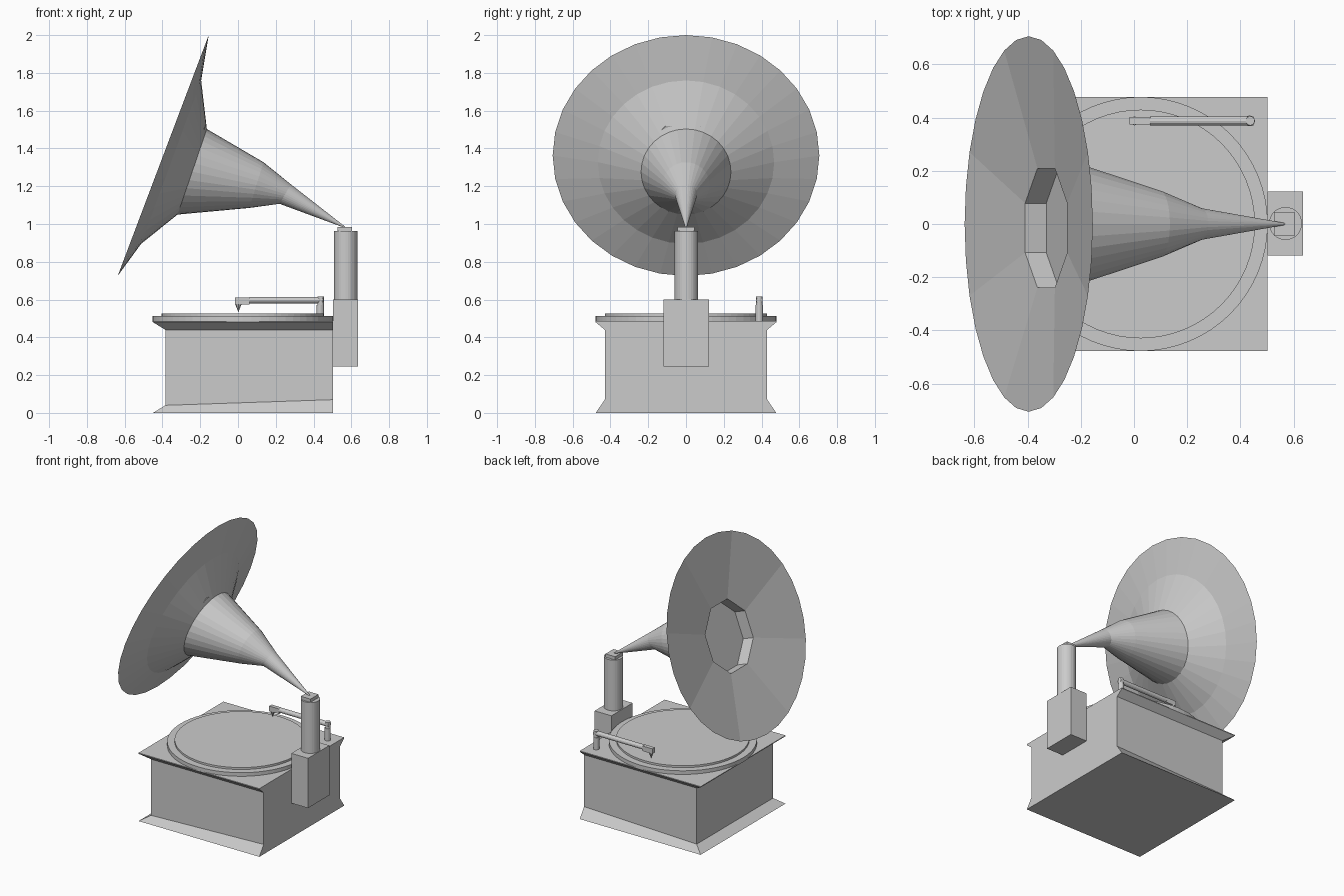
import bpy, bmesh
from math import sin, cos, tau, pi
from mathutils import Vector, Matrix

cube = bpy.data.objects.get("Cube")
if cube:
    bpy.data.objects.remove(cube)

grey = bpy.data.materials.new("plain grey")
grey.use_nodes = True
COLOUR = (0.6, 0.6, 0.6, 1)
grey.diffuse_color = COLOUR
grey.node_tree.nodes["Principled BSDF"].inputs["Base Color"].default_value = COLOUR


def finish(name, bm, fix_normals=True):
    if fix_normals:
        bmesh.ops.recalc_face_normals(bm, faces=bm.faces[:])
    mesh = bpy.data.meshes.new(name)
    bm.to_mesh(mesh)
    bm.free()
    mesh.materials.append(grey)
    obj = bpy.data.objects.new(name, mesh)
    bpy.context.collection.objects.link(obj)
    return obj


def box(name, low, high):
    low, high = Vector(low), Vector(high)
    bm = bmesh.new()
    bmesh.ops.create_cube(bm, size=1)
    bmesh.ops.scale(bm, vec=high - low, verts=bm.verts)
    bmesh.ops.translate(bm, vec=(low + high) / 2, verts=bm.verts)
    return finish(name, bm)


def rod(name, start, end, r1, r2=None, sides=16):
    start, end = Vector(start), Vector(end)
    axis = end - start
    turn = axis.to_track_quat('Z', 'Y').to_matrix().to_4x4()
    bm = bmesh.new()
    bmesh.ops.create_cone(bm, cap_ends=True, segments=sides, radius1=r1,
                          radius2=r1 if r2 is None else r2, depth=axis.length,
                          matrix=Matrix.Translation((start + end) / 2) @ turn)
    return finish(name, bm)


def loft(bm, loops):
    for a, b in zip(loops, loops[1:]):
        for i in range(len(a)):
            j = (i + 1) % len(a)
            bm.faces.new((a[i], a[j], b[j], b[i]))


# Cabinet: flared foot and lid on three sides, flush on the side with the bracket
bm = bmesh.new()
RIGHT = 0.503
sections = [(-0.45, 0.478, 0, 0), (-0.385, 0.43, 0.04, 0.07),
            (-0.385, 0.43, 0.44, 0.44), (-0.45, 0.478, 0.48, 0.48),
            (-0.45, 0.478, 0.486, 0.486)]
loops = []
for left, y, z_left, z_right in sections:
    corners = [(left, -y, z_left), (RIGHT, -y, z_right), (RIGHT, y, z_right), (left, y, z_left)]
    loops.append([bm.verts.new(c) for c in corners])
loft(bm, loops)
bm.faces.new(loops[0])
bm.faces.new(loops[-1])
finish("cabinet", bm)

# Turntable
rod("platter", (0.025, 0, 0.48), (0.025, 0, 0.512), 0.478, sides=64)
rod("record", (0.025, 0, 0.512), (0.025, 0, 0.526), 0.43, sides=64)

# Horn support
box("bracket", (0.503, -0.118, 0.245), (0.635, 0.122, 0.6))
rod("column", (0.57, 0.002, 0.6), (0.57, 0.002, 0.962), 0.062, sides=32)
box("column_cap", (0.527, -0.045, 0.962), (0.603, 0.045, 0.985))

# Tone arm
ARM_Y = 0.388
rod("arm_post", (0.435, ARM_Y, 0.48), (0.435, ARM_Y, 0.572), 0.02)
rod("arm_pivot", (0.437, ARM_Y, 0.57), (0.437, ARM_Y, 0.616), 0.017)
rod("arm_bar", (0.06, ARM_Y, 0.597), (0.45, ARM_Y, 0.597), 0.017, sides=12)
box("arm_head", (-0.016, ARM_Y - 0.014, 0.574), (0.062, ARM_Y + 0.014, 0.61))
rod("needle", (0.002, ARM_Y, 0.576), (0.002, ARM_Y, 0.533), 0.017, 0, sides=8)


# Horn: each ring is given by its upper and lower point and its half width
def ring(bm, top, bottom, half_width, count=32, shift=0, y=0):
    top, bottom = Vector((top[0], y, top[1])), Vector((bottom[0], y, bottom[1]))
    centre, up = (top + bottom) / 2, (top - bottom) / 2
    return [bm.verts.new(centre + up * cos(t) + Vector((0, half_width * sin(t), 0)))
            for t in (shift + tau * i / count for i in range(count))]


bm = bmesh.new()
outline = [((0.572, 0.982), (0.57, 0.978), 0.003),
           ((0.28, 1.21), (0.22, 1.107), 0.06),
           ((0.135, 1.327), (0.06, 1.085), 0.126),
           ((-0.165, 1.503), (-0.32, 1.05), 0.238),
           ((-0.195, 1.76), (-0.513, 0.895), 0.467),
           ((-0.155, 2.0), (-0.637, 0.725), 0.706)]
shell = [ring(bm, *section) for section in outline]
loft(bm, shell)
rim = shell[-1]

# Mouth: eight broad panels down to an eight-sided recess
axis = Vector((0.936, 0, -0.352))
up = Vector((0.352, 0, 0.936)) * 0.243
recess = []
for depth in (0.07, 0.155):
    c = Vector((-0.396, 0, 1.3625)) + axis * depth
    a, b = c + up, c - up
    recess.append(ring(bm, (a.x, a.z), (b.x, b.z), 0.243, 8, pi / 8, -0.015))
for i in range(8):
    j = (i + 1) % 8
    arc = [rim[(4 * i + 2 + k) % 32] for k in range(5)]
    bm.faces.new([recess[0][j], recess[0][i]] + arc)
loft(bm, recess)
bm.faces.new(recess[-1])
finish("horn", bm)
